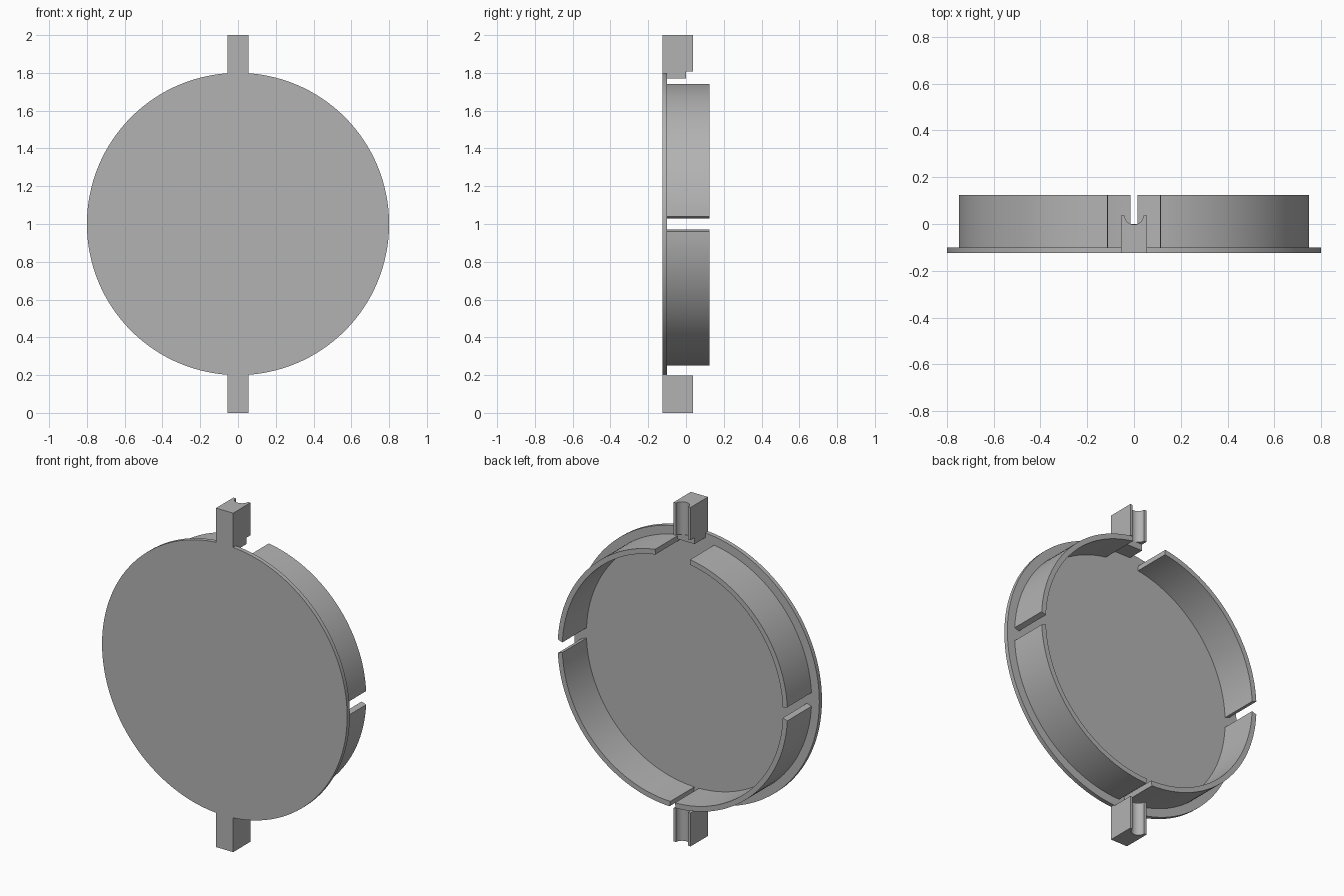
import bpy
import bmesh
from math import sin, cos, pi, asin, radians
from mathutils import Vector

cube = bpy.data.objects.get("Cube")
if cube:
    bpy.data.objects.remove(cube, do_unlink=True)

grey = bpy.data.materials.new("plain grey")
grey.use_nodes = True
colour = (0.45, 0.45, 0.45, 1)
grey.diffuse_color = colour
grey.node_tree.nodes["Principled BSDF"].inputs["Base Color"].default_value = colour

CENTRE = 1.0            # height of the disc centre
FRONT, PLATE, BACK = -0.125, -0.1, 0.125
OUTER, INNER = 0.75, 0.72
TAB = 0.056             # half width of the tabs


def prism(name, outline, start, sweep):
    """Extrude a closed outline of 3D points along the sweep vector."""
    bm = bmesh.new()
    face = bm.faces.new([bm.verts.new(Vector(p) + Vector(start)) for p in outline])
    new = bmesh.ops.extrude_face_region(bm, geom=[face])
    verts = [g for g in new["geom"] if isinstance(g, bmesh.types.BMVert)]
    bmesh.ops.translate(bm, vec=sweep, verts=verts)
    bmesh.ops.recalc_face_normals(bm, faces=bm.faces)
    mesh = bpy.data.meshes.new(name)
    bm.to_mesh(mesh)
    bm.free()
    mesh.materials.append(grey)
    obj = bpy.data.objects.new(name, mesh)
    bpy.context.collection.objects.link(obj)
    bpy.ops.object.select_all(action="DESELECT")
    obj.select_set(True)
    bpy.context.view_layer.objects.active = obj
    bpy.ops.object.shade_smooth_by_angle(angle=radians(30))
    return obj


def arc(radius, a, b, steps):
    """Points on an arc in the upright plane, measured from +x towards +z."""
    angles = [a + (b - a) * i / steps for i in range(steps + 1)]
    return [(radius * cos(t), 0, radius * sin(t)) for t in angles]


def box(name, z0, z1, y0, y1):
    outline = [(-TAB, y0, 0), (TAB, y0, 0), (TAB, y1, 0), (-TAB, y1, 0)]
    return prism(name, outline, (0, 0, z0), (0, 0, z1 - z0))


# Front disc
prism("front_disc", arc(0.8, 0, 2 * pi, 128)[:-1], (0, FRONT, CENTRE), (0, PLATE - FRONT, 0))

# Rim wall in four pieces; gaps as (outer, inner) half widths at right, top, left, bottom
side_gap, top_gap, bottom_gap = (0.04, 0.03), (0.114, 0.112), (0.02, 0.015)
gaps = [side_gap, top_gap, side_gap, bottom_gap]
names = ["upper_left_rim", "upper_right_rim", "lower_right_rim", "lower_left_rim"]
for i, name in enumerate(names):
    a, b = i * pi / 2, (i + 1) * pi / 2
    near, far = gaps[i], gaps[(i + 1) % 4]
    outside = arc(OUTER, a + asin(near[0] / OUTER), b - asin(far[0] / OUTER), 32)
    inside = arc(INNER, a + asin(near[1] / INNER), b - asin(far[1] / INNER), 32)
    prism(name, outside + inside[::-1], (0, PLATE, CENTRE), (0, BACK - PLATE, 0))

# Tabs with a rounded groove along the back
groove, tab_back = 0.04, 0.037
tab = [(-TAB, FRONT, 0), (TAB, FRONT, 0), (TAB, tab_back, 0)]
tab += [(groove * cos(t), tab_back - groove * sin(t), 0)
        for t in [pi * i / 16 for i in range(17)]]
tab += [(-TAB, tab_back, 0)]
prism("top_tab", tab, (0, 0, 1.808), (0, 0, 0.192))
prism("bottom_tab", tab, (0, 0, 0), (0, 0, 0.197))

# Thin roots joining the tabs to the disc, and the ledge under the top tab
box("top_tab_root", 1.79, 1.808, FRONT, PLATE)
box("bottom_tab_root", 0.197, 0.21, FRONT, PLATE)
box("top_ledge", 1.77, 1.808, PLATE, 0.0)
